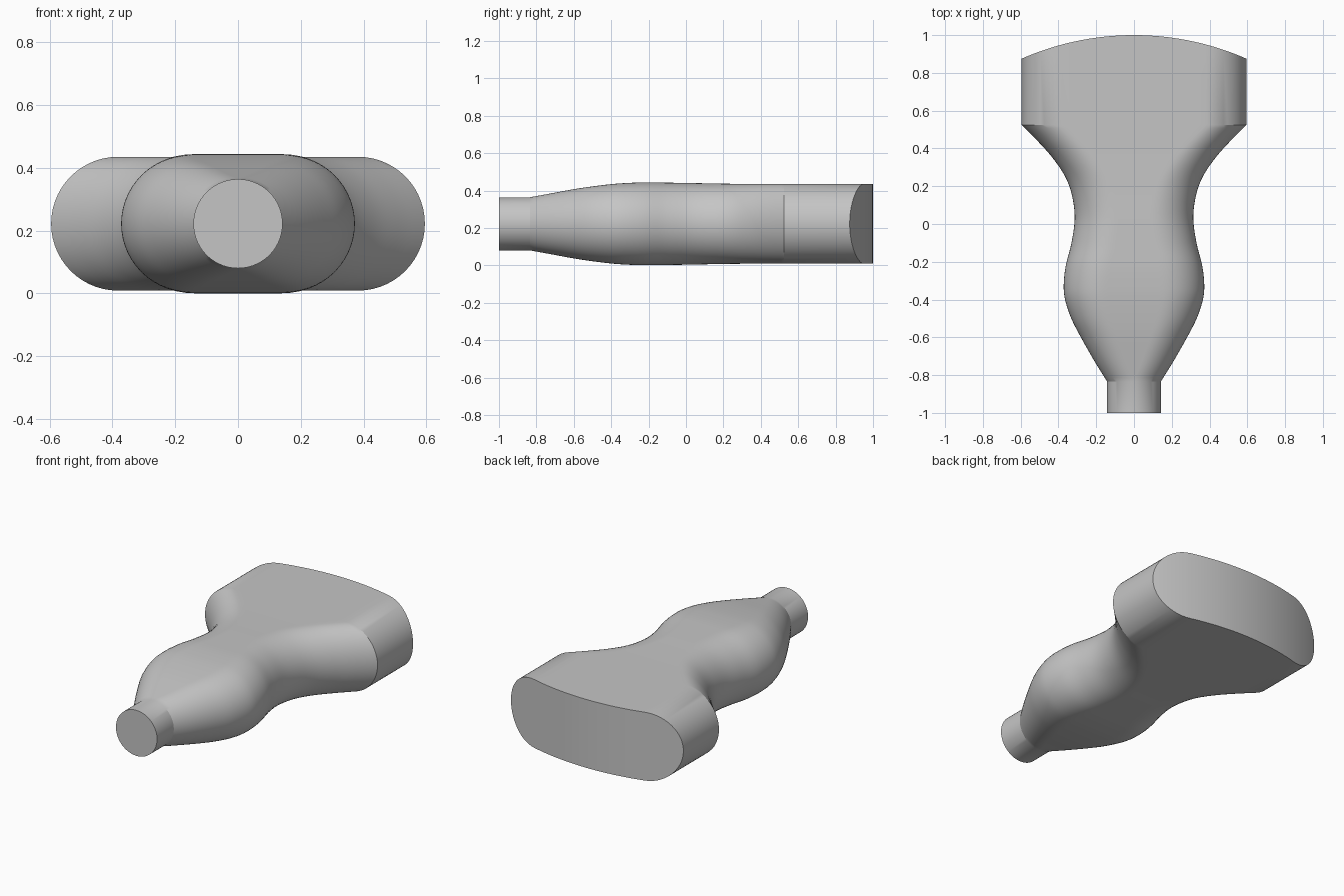
import bpy, bmesh, math
from mathutils import Vector

cube = bpy.data.objects.get("Cube")
if cube:
    bpy.data.objects.remove(cube, do_unlink=True)

# One plain grey
grey = bpy.data.materials.new("light_grey")
grey.use_nodes = True
colour = (0.56, 0.56, 0.56, 1)
grey.diffuse_color = colour
grey.node_tree.nodes["Principled BSDF"].inputs["Base Color"].default_value = colour

MID_Z = 0.222
ARC, FLAT = 14, 16            # steps per rounded corner and across the flat
HEAD_W, HEAD_H = 0.595, 0.213
NECK = 0.142
DOME_R = 1.479

# Grip sections: position along y, half width, half height
grip = [Vector(s) for s in (
    (-0.835, NECK, NECK), (-0.72, 0.213, 0.163), (-0.6, 0.281, 0.185),
    (-0.5, 0.332, 0.2), (-0.4, 0.365, 0.212), (-0.32, 0.372, 0.218),
    (-0.22, 0.361, 0.2215), (-0.1, 0.331, 0.22), (0.03, 0.314, 0.218),
    (0.15, 0.328, 0.2155), (0.25, 0.364, 0.214), (0.35, 0.431, HEAD_H),
    (0.44, 0.511, HEAD_H), (0.525, HEAD_W, HEAD_H))]


def smooth_path(points, steps):
    """Catmull-Rom curve through the sections."""
    ext = [2 * points[0] - points[1]] + points + [2 * points[-1] - points[-2]]
    out = []
    for a, b, c, d in zip(ext, ext[1:], ext[2:], ext[3:]):
        for k in range(steps):
            t = k / steps
            out.append(b + 0.5 * t * ((c - a) + t * ((2 * a - 5 * b + 4 * c - d)
                                                     + t * (3 * (b - c) + d - a))))
    return out + [points[-1]]


def half_outline(w, h):
    """Upper half of a stadium, from +x to -x."""
    flat = max(w - h, 0)
    right = [(flat + h * math.cos(a), h * math.sin(a))
             for a in (math.pi / 2 * i / ARC for i in range(ARC + 1))]
    middle = [(flat * (1 - 2 * i / FLAT), h) for i in range(1, FLAT)]
    return right + middle + [(-x, z) for x, z in reversed(right)]


def add_ring(bm, w, h, y_at):
    upper = half_outline(w, h)
    lower = [(x, -z) for x, z in reversed(upper[1:-1])]
    return [bm.verts.new((x, y_at(x), MID_Z + z)) for x, z in upper + lower]


def dome(x):
    return 1 - DOME_R + math.sqrt(DOME_R ** 2 - x * x)


bm = bmesh.new()
# Neck, waisted grip, then the wide head with its curved end
rings = [add_ring(bm, NECK, NECK, lambda x: -1.0)]
for y, w, h in smooth_path(grip, 5):
    rings.append(add_ring(bm, w, h, lambda x: y))
rings.append(add_ring(bm, HEAD_W, HEAD_H, dome))

n = len(rings[0])
for lo, hi in zip(rings, rings[1:]):
    for i in range(n):
        j = (i + 1) % n
        bm.faces.new((lo[i], lo[j], hi[j], hi[i]))

# Flat cable end, and vertical strips across the curved end
bm.faces.new(rings[0])
end = rings[-1]
for i in range(n // 2):
    quad = [end[i], end[i + 1], end[(n - i - 1) % n], end[(n - i) % n]]
    bm.faces.new(list(dict.fromkeys(quad)))

bmesh.ops.remove_doubles(bm, verts=bm.verts, dist=1e-5)
bmesh.ops.recalc_face_normals(bm, faces=bm.faces)
mesh = bpy.data.meshes.new("handheld_probe_body")
bm.to_mesh(mesh)
bm.free()
mesh.materials.append(grey)
body = bpy.data.objects.new("handheld_probe_body", mesh)
bpy.context.collection.objects.link(body)
bpy.context.view_layer.objects.active = body
body.select_set(True)
bpy.ops.object.shade_smooth_by_angle(angle=math.radians(25))
